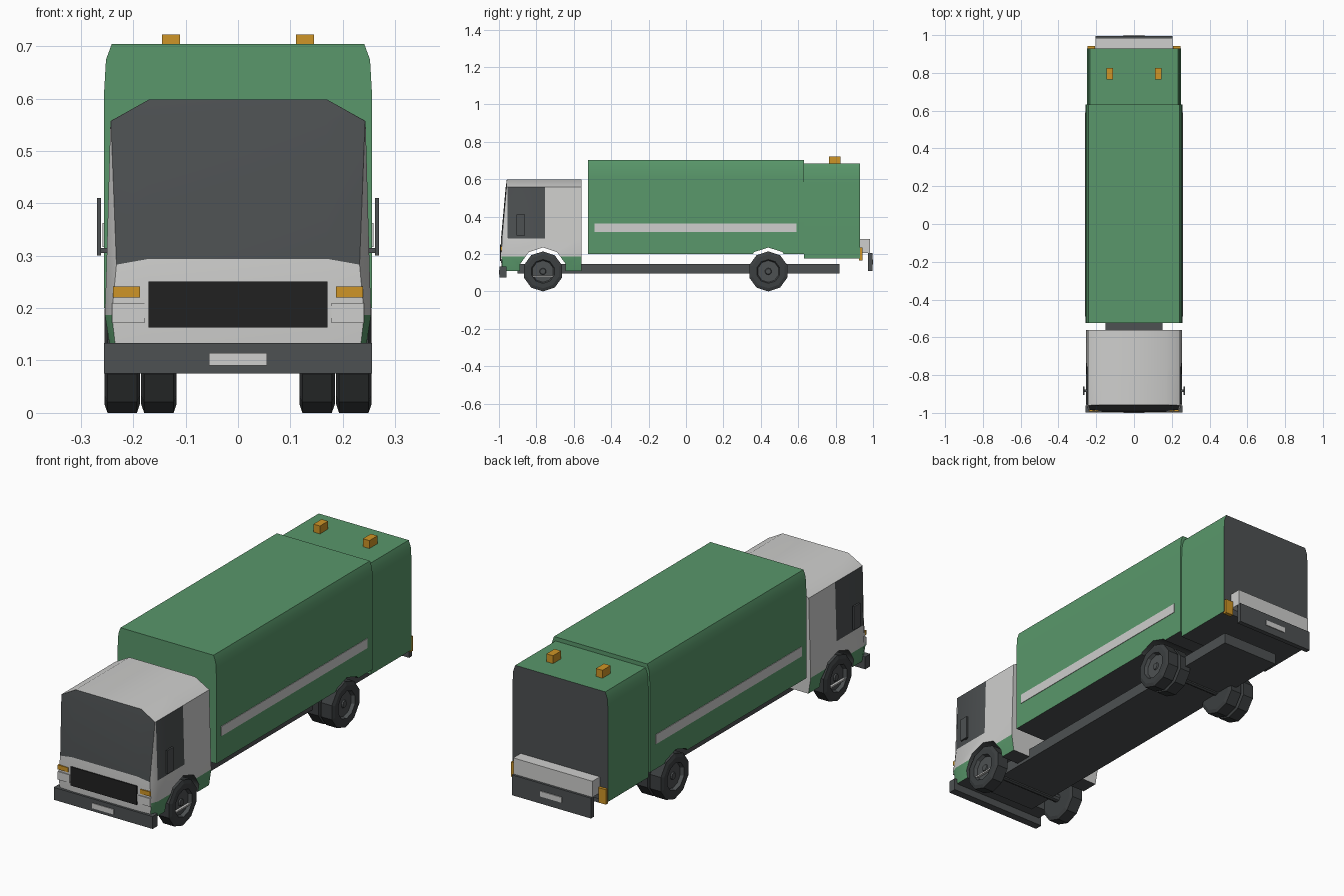
import bpy, bmesh, math
from mathutils import Vector

if "Cube" in bpy.data.objects:
    bpy.data.objects.remove(bpy.data.objects["Cube"], do_unlink=True)


def material(name, r, g, b):
    m = bpy.data.materials.new(name)
    m.use_nodes = True
    m.diffuse_color = (r, g, b, 1)
    bsdf = next(n for n in m.node_tree.nodes if n.type == 'BSDF_PRINCIPLED')
    bsdf.inputs["Base Color"].default_value = (r, g, b, 1)
    return m


GREEN = material("green paint", .10, .31, .145)
LIGHT = material("light grey paint", .62, .62, .61)
DARK = material("dark grey", .075, .082, .085)
BLACK = material("black", .015, .015, .015)
RUBBER = material("tyre rubber", .045, .05, .052)
ORANGE = material("orange lamp", .62, .30, .02)

WHEEL_R = .107
FRONT_AXLE, REAR_AXLE = -.765, .44


def finish(bm, name, mats, smooth=None):
    bmesh.ops.recalc_face_normals(bm, faces=bm.faces)
    mesh = bpy.data.meshes.new(name)
    bm.to_mesh(mesh)
    bm.free()
    for m in mats:
        mesh.materials.append(m)
    ob = bpy.data.objects.new(name, mesh)
    bpy.context.collection.objects.link(ob)
    if smooth:
        select(ob)
        bpy.ops.object.shade_smooth_by_angle(angle=math.radians(smooth))
    return ob


def select(ob):
    bpy.ops.object.select_all(action='DESELECT')
    ob.select_set(True)
    bpy.context.view_layer.objects.active = ob


def box(name, mat, x, y, z):
    """Box from (low, high) ranges on each axis."""
    bm = bmesh.new()
    bmesh.ops.create_cube(bm, size=1)
    for v in bm.verts:
        v.co = Vector([lo + (hi - lo) * (c + .5) for c, (lo, hi) in zip(v.co, (x, y, z))])
    return finish(bm, name, [mat])


def box_pair(name, mat, x, y, z):
    box(name + "_left", mat, x, y, z)
    box(name + "_right", mat, (-x[1], -x[0]), y, z)


def loft(bm, rings):
    """Join rings of points; returns (band, column, face) and the two end caps."""
    vs = [[bm.verts.new(p) for p in ring] for ring in rings]
    n = len(rings[0])
    faces = []
    for k in range(len(vs) - 1):
        for j in range(n):
            i = (j + 1) % n
            faces.append((k, j, bm.faces.new((vs[k][j], vs[k][i], vs[k + 1][i], vs[k + 1][j]))))
    return faces, bm.faces.new(vs[0]), bm.faces.new(vs[-1])


def lathe_x(name, mats, x, y, profile, rim_from=99):
    """Ten-sided turned part around an axle; profile is (offset, radius)."""
    bm = bmesh.new()
    rings = []
    for off, r in profile:
        angles = [math.radians(90 + 36 * i) for i in range(10)]
        rings.append([(x + off, y + r * math.cos(a), WHEEL_R + r * math.sin(a)) for a in angles])
    faces, _, cap = loft(bm, rings)
    for k, j, f in faces:
        f.material_index = int(k >= rim_from)
    cap.material_index = int(rim_from < 99)
    return finish(bm, name, mats)


def cut_arch(ob, y):
    cutter = lathe_x("arch_cutter", [DARK], 0, y, [(-.4, .128), (.4, .128)])
    cutter.hide_render = True
    mod = ob.modifiers.new("arch", 'BOOLEAN')
    mod.operation, mod.solver, mod.object = 'DIFFERENCE', 'EXACT', cutter
    select(ob)
    bpy.ops.object.modifier_apply(modifier=mod.name)
    bpy.data.objects.remove(cutter, do_unlink=True)


def smooth(ob, angle):
    select(ob)
    bpy.ops.object.shade_smooth_by_angle(angle=math.radians(angle))


# Cab: stacked outlines, each (height, drop at corner, front half width, side half width, front y, corner y)
levels = [(.11, 0, .232, .242, -.985, -.955),
          (.187, 0, .241, .254, -.99, -.955),
          (.294, .011, .232, .251, -.988, -.953),
          (.557, 0, .2425, .2435, -.964, -.955),
          (.598, 0, .17, .17, -.958, -.958)]
rings = []
for z, drop, fw, sw, fy, cy in levels:
    bow = .004 if fw > .17 else 0
    half = [(.17, fy, z), (fw, fy + bow, z - drop), (sw, cy, z - drop),
            (sw, -.755, z - drop), (sw, -.56, z - drop)]
    rings.append(half + [(-px, py, pz) for px, py, pz in reversed(half)])
bm = bmesh.new()
faces, bottom, roof = loft(bm, rings)
for band, col, f in faces:
    f.material_index = 1
    if (band >= 2 and col in (0, 8, 9)) or (band == 2 and col in (2, 6)):
        f.material_index = 0              # windscreen and side windows
    elif band == 0 and col in (1, 2, 3, 5, 6, 7):
        f.material_index = 2              # painted skirt
roof.material_index = 1
bmesh.ops.remove_doubles(bm, verts=bm.verts, dist=.0005)
cab = finish(bm, "cab", [DARK, LIGHT, GREEN])
cut_arch(cab, FRONT_AXLE)
smooth(cab, 40)


# Load body and tailgate: rounded-top sections extruded lengthwise
def hopper(name, w, z0, z1, y0, y1, dark_rear):
    half = [(w, z0), (w, z1 - .10), (w - .004, z1 - .03), (w - .015, z1)]
    outline = half + [(-px, pz) for px, pz in reversed(half)]
    bm = bmesh.new()
    faces, front, rear = loft(bm, [[(px, y, pz) for px, pz in outline] for y in (y0, y1)])
    for f in bm.faces:
        f.material_index = 1
    faces[-1][2].material_index = 0       # underside
    rear.material_index = 0 if dark_rear else 1
    return finish(bm, name, [DARK, GREEN])


body = hopper("load_body", .256, .2, .704, -.525, .632, False)
cut_arch(body, REAR_AXLE)
smooth(body, 40)
smooth(hopper("tailgate", .248, .175, .685, .63, .93, True), 40)
box_pair("side_stripe", LIGHT, (.253, .2585), (-.49, .59), (.317, .362))

# Chassis and front bumper
box("chassis", DARK, (-.15, .15), (-.9, .82), (.095, .147))
box("front_bumper", DARK, (-.256, .256), (-.997, -.96), (.075, .133))
box("front_plate", LIGHT, (-.055, .055), (-1.0, -.994), (.09, .114))

# Front face details
box("grille", BLACK, (-.171, .171), (-.994, -.985), (.163, .251))
box_pair("headlight", LIGHT, (.178, .24), (-.992, -.983), (.172, .21))
box_pair("indicator", ORANGE, (.187, .239), (-.992, -.983), (.22, .241))

# Mirrors
box_pair("mirror", DARK, (.261, .269), (-.905, -.86), (.3, .41))
box_pair("mirror_arm", DARK, (.245, .263), (-.889, -.876), (.305, .315))

# Rear fittings
box("rear_ledge", LIGHT, (-.205, .205), (.925, .985), (.205, .28))
box("rear_bumper", DARK, (-.205, .205), (.973, .996), (.11, .205))
box("rear_plate", LIGHT, (-.055, .055), (.992, 1.0), (.145, .17))
box_pair("tail_light", ORANGE, (.206, .245), (.925, .943), (.165, .235))
box_pair("beacon", ORANGE, (.111, .145), (.765, .825), (.68, .722))

# Wheels: single in front, double at the rear
tyre = [(-.034, .06), (-.034, .09), (-.028, WHEEL_R), (.028, WHEEL_R),
        (.034, .09), (.034, .064), (.018, .058), (.018, .018), (.024, .015)]
for side, s in (("left", 1), ("right", -1)):
    profile = [(s * off, r) for off, r in tyre]
    for place, x, y in (("front", .221, FRONT_AXLE), ("rear_outer", .221, REAR_AXLE),
                        ("rear_inner", .151, REAR_AXLE)):
        lathe_x(f"{place}_wheel_{side}", [RUBBER, DARK], s * x, y, profile, 5)
for place, y in (("front", FRONT_AXLE), ("rear", REAR_AXLE)):
    lathe_x(place + "_axle", [DARK], 0, y, [(-.2, .02), (.2, .02)])

# Cab entry steps
box_pair("cab_step", LIGHT, (.215, .25), (-.827, -.705), (.077, .084))
